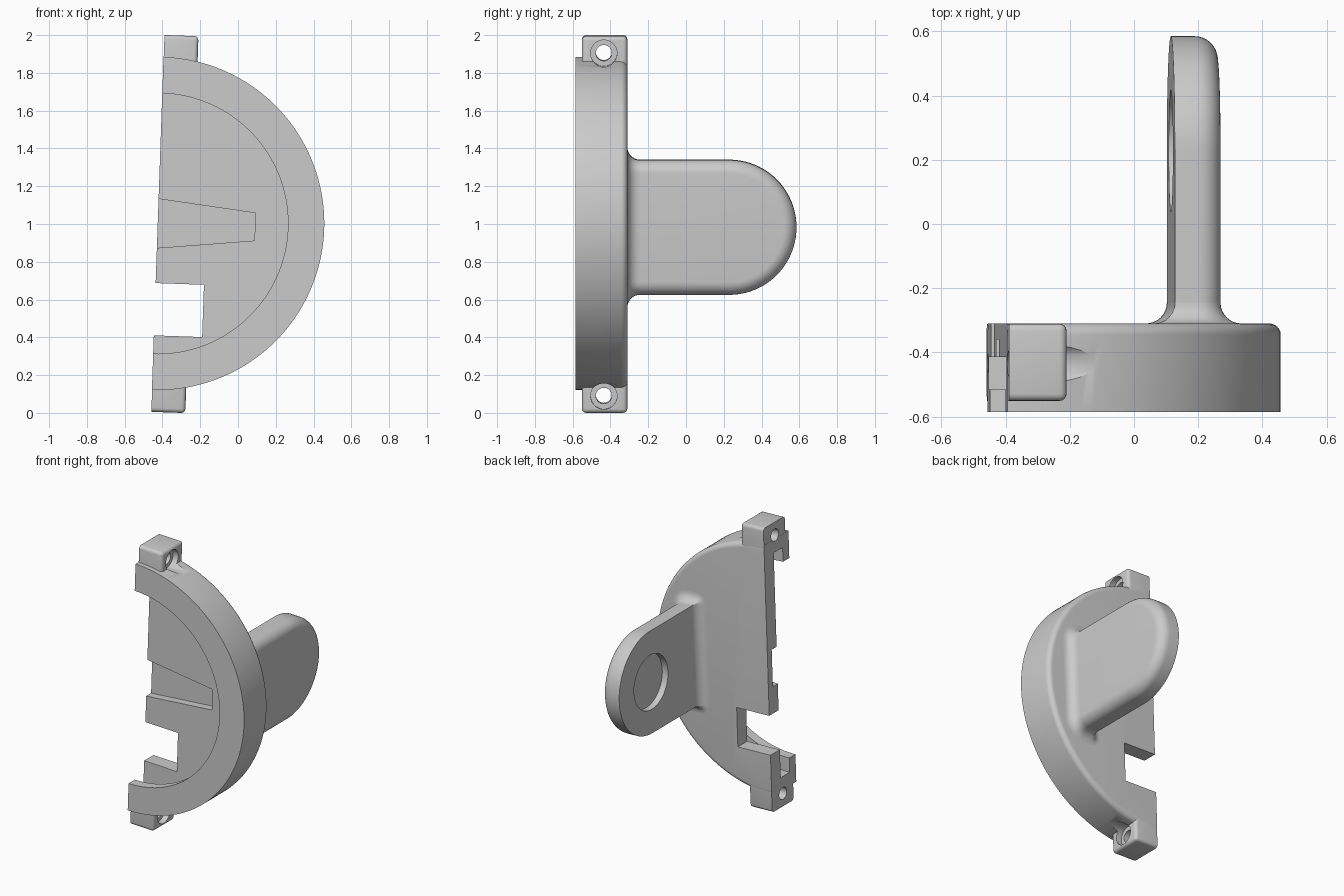
import bpy, bmesh, math
from mathutils import Matrix, Vector

if "Cube" in bpy.data.objects:
    bpy.data.objects.remove(bpy.data.objects["Cube"])

# Whole part leans two degrees about the front-back axis
FRAME = Matrix.Translation((-0.425, 0, 1.003)) @ Matrix.Rotation(math.radians(2), 4, 'Y')
FRONT, BACK, RADIUS = -0.585, -0.31, 0.882

grey = bpy.data.materials.new("plain_grey")
grey.use_nodes = True
grey.diffuse_color = (0.6, 0.6, 0.6, 1)
grey.node_tree.nodes["Principled BSDF"].inputs["Base Color"].default_value = (0.6, 0.6, 0.6, 1)


def finish(name, bm):
    bmesh.ops.recalc_face_normals(bm, faces=bm.faces)
    mesh = bpy.data.meshes.new(name)
    bm.to_mesh(mesh)
    bm.free()
    mesh.materials.append(grey)
    obj = bpy.data.objects.new(name, mesh)
    bpy.context.collection.objects.link(obj)
    obj.matrix_world = FRAME
    return obj


def loft(name, rings):
    """Skin matching loops of points and cap both ends."""
    bm = bmesh.new()
    loops = [[bm.verts.new(p) for p in ring] for ring in rings]
    for a, b in zip(loops, loops[1:]):
        for i in range(len(a)):
            j = (i + 1) % len(a)
            bm.faces.new((a[i], a[j], b[j], b[i]))
    bm.faces.new(loops[0])
    bm.faces.new(loops[-1])
    return finish(name, bm)


def prism(name, outline, y0, y1):
    return loft(name, [[(u, y, v) for u, v in outline] for y in (y0, y1)])


def rod(name, u0, u1, y, v, r, n=48):
    ts = [math.tau * i / n for i in range(n)]
    return loft(name, [[(u, y + r * math.cos(t), v + r * math.sin(t)) for t in ts]
                       for u in (u0, u1)])


def cut(obj, tools):
    """Subtract all tools in one go, then discard them."""
    for tool in tools:
        mod = obj.modifiers.new("cut", 'BOOLEAN')
        mod.operation, mod.object, mod.solver = 'DIFFERENCE', tool, 'EXACT'
    bpy.context.view_layer.update()
    graph = bpy.context.evaluated_depsgraph_get()
    mesh = bpy.data.meshes.new_from_object(obj.evaluated_get(graph))
    obj.modifiers.clear()
    obj.data = mesh
    for tool in tools:
        bpy.data.objects.remove(tool)


def smooth(obj):
    bpy.ops.object.select_all(action='DESELECT')
    obj.select_set(True)
    bpy.context.view_layer.objects.active = obj
    bpy.ops.object.shade_smooth_by_angle(angle=math.radians(30))


def bolt_cutters(side):
    v = side * 0.908
    return [rod("hole_cutter", -0.1, 0.3, -0.435, v, 0.042),
            rod("counterbore_cutter", 0.14, 0.5, -0.435, v, 0.07)]


# Half disc with a rounded back edge
def half_ring(r, y, n=72):
    ts = [math.pi * i / n for i in range(n + 1)]
    return [(r * math.sin(t), y, -r * math.cos(t)) for t in ts]


EDGE = 0.035
disc_rings = [half_ring(RADIUS, FRONT)]
for i in range(7):
    t = math.pi / 2 * i / 6
    disc_rings.append(half_ring(RADIUS - EDGE + EDGE * math.cos(t),
                                BACK - EDGE + EDGE * math.sin(t)))
body = loft("half_disc_body", disc_rings)


# Round recess with an undercut groove behind the front lip
def full_ring(r, y, n=144):
    ts = [math.tau * i / n for i in range(n)]
    return [(r * math.cos(t), y, r * math.sin(t)) for t in ts]


recess = loft("recess_cutter", [full_ring(0.69, -0.7), full_ring(0.69, -0.515),
                                full_ring(0.79, -0.515), full_ring(0.79, -0.415)])
# Side notch and tapered pocket in the floor
notch = prism("notch_cutter", [(-0.1, -0.316), (0.256, -0.316),
                               (0.256, -0.593), (-0.1, -0.593)], -0.7, -0.2)
pocket = prism("pocket_cutter", [(-0.1, -0.141), (0.515, -0.073),
                                 (0.515, 0.073), (-0.1, 0.141)], -0.5, -0.36)
cut(body, [recess, notch, pocket] + bolt_cutters(1) + bolt_cutters(-1))
smooth(body)


# End tabs with rounded corners
def tab(name, side):
    bm = bmesh.new()
    bmesh.ops.create_cube(bm, size=1)
    for vert in bm.verts:
        vert.co = Vector((0.091 + vert.co.x * 0.18, -0.431 + vert.co.y * 0.24,
                          side * 0.899 + vert.co.z * 0.198))
    outer = [e for e in bm.edges if any(v.co.x > 0.1 for v in e.verts)
             and any(abs(v.co.z) > 0.9 for v in e.verts)]
    bmesh.ops.bevel(bm, geom=outer, offset=0.022, segments=4, profile=0.5, affect='EDGES')
    return finish(name, bm)


for name, side in (("upper_tab", 1), ("lower_tab", -1)):
    end_tab = tab(name, side)
    cut(end_tab, bolt_cutters(side))
    smooth(end_tab)

# Handle fin: rounded-end plate, soft on its outer side
U0, U1, HALF, TIP, SOFT = 0.54, 0.685, 0.357, 0.228, 0.07


def fin_outline(u, inset):
    r = HALF - inset
    pts = [(u, BACK - 0.02, r)]
    for i in range(41):
        t = math.pi / 2 - math.pi * i / 40
        pts.append((u, TIP + r * math.cos(t), r * math.sin(t)))
    return pts + [(u, BACK - 0.02, -r)]


levels = [fin_outline(U0, 0)]
for i in range(9):
    t = math.pi / 2 * i / 8
    levels.append(fin_outline(U1 - SOFT + SOFT * math.sin(t), SOFT - SOFT * math.cos(t)))
fin = loft("handle_fin", levels)
cut(fin, [rod("dish_cutter", U0 - 0.1, U0 + 0.045, TIP, 0, 0.19, 64)])
smooth(fin)

# Flared fillet where the fin meets the disc
FLARE = 0.065


def flare_ring(y, grow):
    pts = []
    for k, (su, sv) in enumerate(((1, 1), (-1, 1), (-1, -1), (1, -1))):
        corner = SOFT if su > 0 else 0.001
        cu = U1 - corner if su > 0 else U0 + corner
        for i in range(9):
            t = math.pi / 2 * (k + i / 8)
            r = corner + grow
            pts.append((cu + r * math.cos(t), y, sv * (HALF - corner) + r * math.sin(t)))
    return pts


flare_rings = [flare_ring(BACK - 0.02, FLARE)]
for i in range(9):
    t = math.pi / 2 * i / 8
    flare_rings.append(flare_ring(BACK + FLARE * (1 - math.cos(t)), FLARE * (1 - math.sin(t))))
smooth(loft("fin_fillet", flare_rings))
